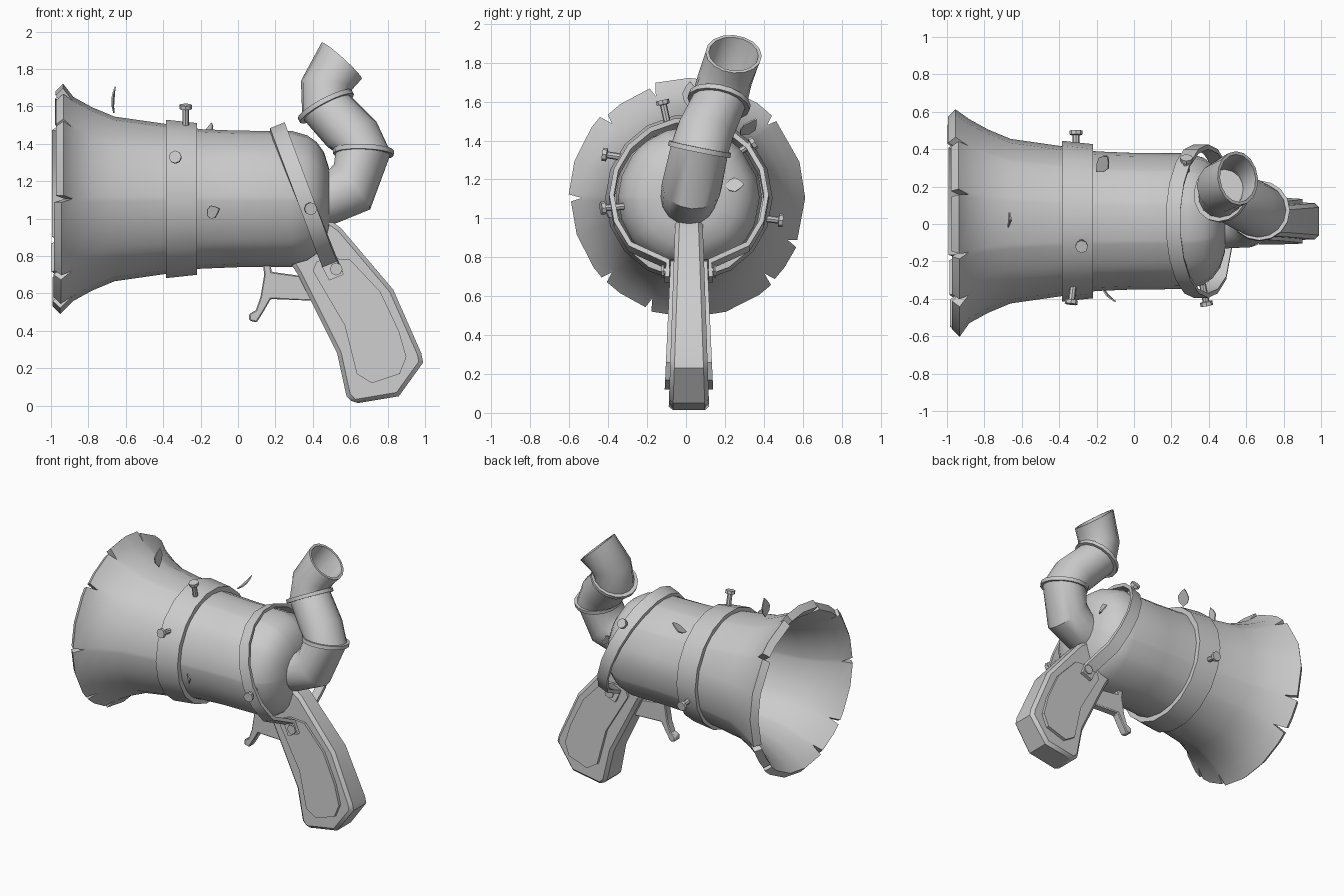
import bpy, bmesh, random
from math import radians, cos, sin
from mathutils import Vector as V

if "Cube" in bpy.data.objects:
    bpy.data.objects.remove(bpy.data.objects["Cube"])

random.seed(4)
CY, CZ = 0.015, 1.105          # body axis


def make(name, verts, faces, angle=35):
    me = bpy.data.meshes.new(name)
    me.from_pydata([tuple(v) for v in verts], [], faces)
    bm = bmesh.new()
    bm.from_mesh(me)
    bmesh.ops.recalc_face_normals(bm, faces=bm.faces)
    bm.to_mesh(me)
    bm.free()
    ob = bpy.data.objects.new(name, me)
    bpy.context.collection.objects.link(ob)
    bpy.ops.object.select_all(action='DESELECT')
    ob.select_set(True)
    bpy.context.view_layer.objects.active = ob
    bpy.ops.object.shade_smooth_by_angle(angle=radians(angle))
    return ob


def loft(name, rings, caps=True, wrap=False, angle=35):
    n, m = len(rings[0]), len(rings)
    faces = []
    for i in range(m if wrap else m - 1):
        k = (i + 1) % m
        for j in range(n):
            l = (j + 1) % n
            faces.append((i * n + j, i * n + l, k * n + l, k * n + j))
    if caps and not wrap:
        faces += [tuple(range(n)), tuple(range((m - 1) * n, m * n))]
    return make(name, [p for r in rings for p in r], faces, angle)


def circle(c, nrm, r, n=16):
    nrm = V(nrm).normalized()
    ref = V((0, 1, 0)) if abs(nrm.y) < 0.85 else V((1, 0, 0))
    u = (ref - nrm * nrm.dot(ref)).normalized()
    v = nrm.cross(u)
    return [V(c) + r * (cos(6.28319 * i / n) * u + sin(6.28319 * i / n) * v)
            for i in range(n)]


def axial(x, r, deg):
    return V((x, CY + r * cos(radians(deg)), CZ + r * sin(radians(deg))))


def prism(name, outline, half, bevel=0):
    rings = [[(x, CY + s * half(z), z) for x, z in outline] for s in (-1, 1)]
    ob = loft(name, rings, angle=25)
    if bevel:
        b = ob.modifiers.new("bevel", 'BEVEL')
        b.width, b.segments, b.limit_method = bevel, 1, 'ANGLE'
        b.angle_limit = radians(50)
    return ob


# Barrel: lathed shell with a flared, split rim
notches = [43, 75, 108, 136, 180, 224, 250, 315, 337]
cols = [(a + d, d == 0) for a in notches for d in (-1.7, 0, 1.7)]
cols += [(a, False) for a in (i * 18 for i in range(20))
         if min(abs(a - n) for n in notches) > 7]
cols.sort()
outer = [(.49, .1), (.485, .17), (.46, .25), (.42, .305), (.37, .34), (.29, .363),
         (0, .365), (-.2, .373), (-.38, .4), (-.66, .44), (-.78, .49), (-.88, .545)]
inner = [(-.92, .515), (-.8, .45), (-.67, .4), (-.38, .36), (0, .335),
         (.29, .33), (.42, .25), (.45, .08)]
rim = {}
for a, _ in cols:
    k = sum(a > n for n in notches) % len(notches)
    rim.setdefault(k, (random.uniform(-.012, .02), random.uniform(-.015, .012)))
rings = [[axial(x, r, a) for a, _ in cols] for x, r in outer]
for base, cut in (((-.95, .61), (-.885, .55)), ((-.99, .57), (-.925, .52))):
    ring = []
    for a, notch in cols:
        dx, dr = rim[sum(a > n for n in notches) % len(notches)]
        x, r = cut if notch else (base[0] + dx, base[1] + dr)
        ring.append(axial(x, r, a))
    rings.append(ring)
rings += [[axial(x, r, a) for a, _ in cols] for x, r in inner]
loft("barrel", rings, angle=40)

# Band around the barrel
loft("barrel_band", [[axial(x, r, i * 20) for i in range(18)] for x, r in
     ((-.385, .38), (-.385, .43), (-.22, .412), (-.22, .36))], wrap=True)

# Tilted rear strap with its ends bolted to the grip
path = [(.1, .685), (.1, .775)]
path += [(.385 * cos(radians(a)), CZ + .375 * sin(radians(a))) for a in range(-40, 221, 20)]
path += [(-.1, .775), (-.1, .685)]
wide = V((1, 0, .4)).normalized() * .042
rings = []
for i, (y, z) in enumerate(path):
    p, q = path[max(i - 1, 0)], path[min(i + 1, len(path) - 1)]
    n = V((0, q[1] - p[1], p[0] - q[0])).normalized() * .025
    c = V((.36 - .4 * (z - 1.1), CY + y, z))
    rings.append([c - wide, c + wide, c + wide + n, c - wide + n])
loft("rear_strap", rings)

# Bent exhaust pipe, hollow at the open end
j1, n1 = V((.67, .07, 1.355)), V((.03, .2, 1))
j2, n2 = V((.47, .17, 1.6)), V((-.45, .2, .85))
end, n3 = V((.555, .245, 1.845)), V((.66, .1, .73))
loft("pipe_lower", [circle(*s) for s in (
    ((.42, .015, 1.1), (1, 0, .05), .145), ((.5, .015, 1.115), (1, 0, .1), .145),
    ((.61, .03, 1.17), (.75, .1, .6), .155), (j1, n1, .148))])
loft("pipe_middle", [circle(*s) for s in (
    (j1, n1, .148), ((.61, .1, 1.45), (-.45, .25, .85), .147), (j2, n2, .14))])
loft("pipe_upper", [circle(*s) for s in (
    (j2, n2, .143), ((.475, .2, 1.715), (.15, .2, .95), .14), (end, n3, .145),
    (end, n3, .128), ((.475, .2, 1.715), (.15, .2, .95), .12), (j2, n2, .12))])
for name, c, n in (("lower", j1, n1), ("upper", j2, n2)):
    d = n.normalized() * .013
    loft("pipe_ring_" + name, [circle(c - d, n, .163), circle(c + d, n, .163)])

# Grip with side plates
grip = [(.27, .78), (.32, .7), (.53, .28), (.58, .05), (.62, .01), (.86, .05),
        (.99, .23), (.98, .28), (.83, .62), (.55, .95), (.48, 1.0), (.38, 1.0)]
prism("grip", grip, lambda z: .105 - .035 * z, .022)
plate = [(.4, .72), (.42, .77), (.48, .79), (.6, .78), (.76, .61), (.86, .4), (.9, .26),
         (.865, .17), (.715, .12), (.635, .17), (.57, .43)]
prism("grip_plates", plate, lambda z: .13 - .045 * z)

# Trigger
trigger = [(.13, .78), (.14, .7), (.12, .58), (.095, .51), (.06, .49), (.06, .455),
           (.1, .445), (.135, .5), (.175, .57), (.42, .56), (.36, .69), (.18, .715), (.17, .78)]
prism("trigger", trigger, lambda z: .03, .006)

# Bolts: base point, direction
bolts = [((-.28, -.1, 1.51), (0, -.22, 1)), ((-.325, -.33, 1.315), (-.12, -1, .15)),
         ((-.31, .4, 1.0), (0, 1, -.12)), ((.37, -.34, 1.06), (.2, -1, -.08)),
         ((.28, .27, 1.34), (0, .8, .5)),
         ((.525, CY - .09, .73), (0, -1, 0)), ((.525, CY + .09, .73), (0, 1, 0))]
for i, (p, d) in enumerate(bolts):
    d = V(d).normalized()
    k = .5 if i > 4 else 1
    loft(f"bolt_{i + 1}", [circle(V(p) + d * t, d, r, 8) for t, r in (
        (-.02, .018), (.075 * k, .018), (.078 * k, .034), (.1 * k, .034))])

# Loose leaves: centre, length direction, width direction, length, width
leaves = [((-.66, .02, 1.635), (.05, 0, 1), (.1, 1, 0), .14, .08),
          ((-.13, -.38, 1.035), (.6, -.65, .35), (-.3, .2, .9), .1, .07),
          ((-.17, .32, 1.47), (.4, .55, .55), (.5, -.6, .25), .13, .08),
          ((.48, .25, 1.17), (.15, 1, .1), (-.3, 0, 1), .1, .075)]
for i, (c, l, w, ln, wd) in enumerate(leaves):
    l, w = V(l).normalized() * ln, V(w).normalized() * wd
    n = l.cross(w).normalized()
    half = [(-.5, 0), (-.25, .38), (.05, .5), (.3, .28), (.5, 0)]
    pts = half + [(a, -b) for a, b in half[-2:0:-1]]
    loft(f"leaf_{i + 1}", [[V(c) + l * a + w * b + n * (abs(b) * .02 + t) for a, b in pts]
                           for t in (-.004, .004)])
